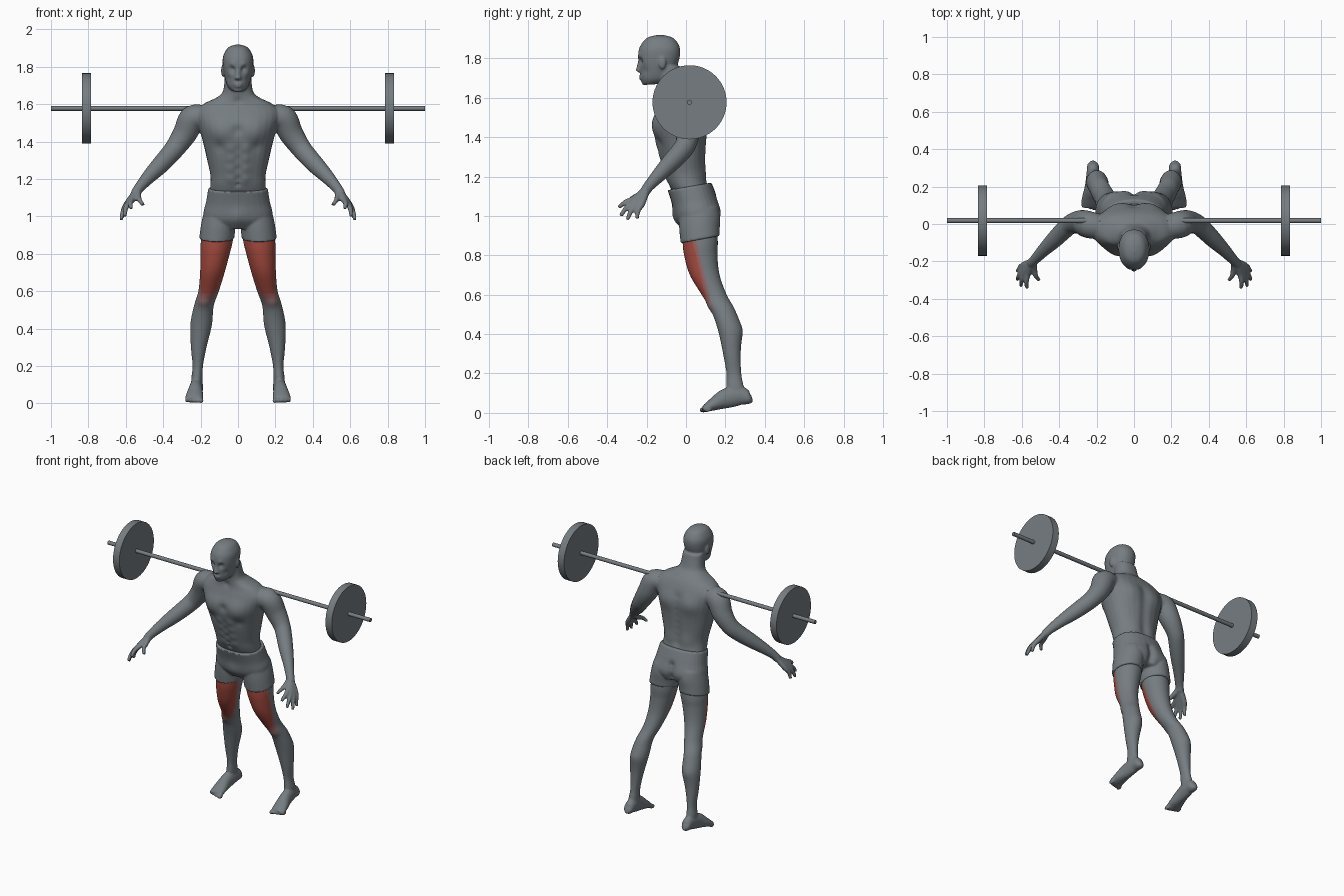
import bpy, bmesh, math
from mathutils import Vector, Matrix

if "Cube" in bpy.data.objects:
    bpy.data.objects.remove(bpy.data.objects["Cube"])


def make_material(name, colour):
    mat = bpy.data.materials.new(name)
    mat.use_nodes = True
    mat.diffuse_color = (*colour, 1)
    mat.node_tree.nodes["Principled BSDF"].inputs["Base Color"].default_value = (*colour, 1)
    return mat


grey_colour, red_colour = Vector((.18, .205, .22)), Vector((.38, .07, .05))
grey = make_material("slate grey", grey_colour)
reds = [make_material(label, grey_colour.lerp(red_colour, share)) for label, share in
        (("faint red", .3), ("soft red", .65), ("muscle red", 1))]


def spline(points, steps=6):
    """Smooth curve through tuples of any length."""
    pts = [Vector(p) for p in points]
    result = []
    for i in range(len(pts) - 1):
        before, start, end, after = pts[max(i - 1, 0)], pts[i], pts[i + 1], pts[min(i + 2, len(pts) - 1)]
        for s in range(steps):
            t = s / steps
            result.append(.5 * (2 * start + (end - before) * t
                                + (2 * before - 5 * start + 4 * end - after) * t ** 2
                                + (3 * start - before - 3 * end + after) * t ** 3))
    return result + [pts[-1]]


def loft(bm, rings, side=1, along=False, power=2, tilt=0, sides=28):
    """Skin through rings (x, y, z, half width, half depth), level or square to the path."""
    rings = spline(rings)
    loops = []
    for i, ring in enumerate(rings):
        centre, (wide, deep) = Vector(ring[:3]), ring[3:]
        across, other = Vector((1, 0, 0)), Vector((0, 1, tilt))
        if along:
            tangent = Vector(rings[min(i + 1, len(rings) - 1)][:3]) - Vector(rings[max(i - 1, 0)][:3])
            across = tangent.cross(Vector((0, 0, 1))).normalized()
            other = across.cross(tangent).normalized()
        loop = []
        for k in range(sides):
            c, s = math.cos(math.tau * k / sides), math.sin(math.tau * k / sides)
            u = math.copysign(abs(c) ** (2 / power), c) * wide
            v = math.copysign(abs(s) ** (2 / power), s) * deep
            p = centre + across * u + other * v
            loop.append(bm.verts.new((p.x * side, p.y, p.z)))
        loops.append(loop)
    for low, high in zip(loops, loops[1:]):
        for k in range(sides):
            n = (k + 1) % sides
            bm.faces.new((low[k], low[n], high[n], high[k]))
    bm.faces.new(loops[0])
    bm.faces.new(loops[-1])


def blob(bm, centre, size):
    bmesh.ops.create_uvsphere(bm, u_segments=16, v_segments=10, radius=1,
                              matrix=Matrix.LocRotScale(Vector(centre), None, Vector(size)))


def organic(name, bm, voxel, dents):
    """Fuse overlapping parts into one skin, then press muscle shapes into both halves."""
    bmesh.ops.recalc_face_normals(bm, faces=bm.faces)
    mesh = bpy.data.meshes.new(name)
    bm.to_mesh(mesh)
    obj = bpy.data.objects.new(name, mesh)
    bpy.context.collection.objects.link(obj)
    fuse = obj.modifiers.new("fuse", 'REMESH')
    fuse.mode, fuse.voxel_size = 'VOXEL', voxel
    relax = obj.modifiers.new("relax", 'SMOOTH')
    relax.factor, relax.iterations = .5, 5
    graph = bpy.context.evaluated_depsgraph_get()
    mesh = bpy.data.meshes.new_from_object(obj.evaluated_get(graph))
    obj.modifiers.clear()
    obj.data = mesh
    normals = [v.normal.copy() for v in mesh.vertices]
    for x, y, z, radius, amount in dents:
        for centre in {(x, y, z), (-x, y, z)}:
            centre = Vector(centre)
            for v, normal in zip(mesh.vertices, normals):
                if abs(v.co.z - centre.z) < 2 * radius:
                    near = (v.co - centre).length_squared / radius ** 2
                    if near < 4:
                        v.co += normal * amount * math.exp(-near)
    mesh.materials.clear()
    mesh.materials.append(grey)
    mesh.polygons.foreach_set("use_smooth", [True] * len(mesh.polygons))
    return obj


# Torso, neck and head
body = bmesh.new()
loft(body, [(0, .07, .97, .1, .07), (0, .05, 1.08, .15, .095), (0, .01, 1.16, .148, .098),
            (0, -.005, 1.22, .148, .102), (0, -.015, 1.3, .165, .115), (0, -.025, 1.4, .188, .13),
            (0, -.03, 1.48, .21, .135), (0, -.03, 1.55, .225, .115), (0, -.035, 1.6, .185, .095),
            (0, -.05, 1.635, .115, .08), (0, -.07, 1.67, .08, .066), (0, -.09, 1.76, .07, .06)], power=2.3)
loft(body, [(0, -.185, 1.668, .03, .03), (0, -.155, 1.695, .056, .074), (0, -.143, 1.75, .073, .092),
            (0, -.138, 1.8, .081, .105), (0, -.134, 1.85, .081, .104), (0, -.132, 1.89, .063, .082),
            (0, -.132, 1.908, .044, .058), (0, -.132, 1.918, .014, .02)], power=2.2)

# Nose, lips and chin
loft(body, [(0, -.232, 1.795, .009, .01), (0, -.236, 1.76, .012, .014), (0, -.238, 1.738, .019, .017),
            (0, -.232, 1.73, .014, .01)])
blob(body, (0, -.226, 1.708), (.026, .014, .008))
blob(body, (0, -.224, 1.695), (.023, .014, .008))
blob(body, (0, -.208, 1.677), (.026, .018, .014))

for side in (1, -1):
    # Ears and eyes
    blob(body, (side * .082, -.12, 1.778), (.009, .019, .033))
    # Arm from shoulder to wrist
    loft(body, [(.16, -.02, 1.525, .065, .06), (.235, -.005, 1.525, .07, .068), (.285, .01, 1.44, .064, .064),
                (.335, .0, 1.367, .053, .055), (.372, -.03, 1.322, .05, .052), (.425, -.083, 1.265, .045, .047),
                (.483, -.14, 1.205, .035, .037), (.53, -.19, 1.15, .027, .028), (.55, -.21, 1.12, .026, .026)],
         side, along=True)
    # Fingers and thumb, each running out from the wrist
    for knuckle, tip in (((.595, -.222, 1.065), (.622, -.25, .985)), ((.592, -.245, 1.066), (.625, -.298, .98)),
                         ((.583, -.26, 1.075), (.605, -.332, 1.0)), ((.566, -.263, 1.088), (.572, -.342, 1.042)),
                         ((.533, -.24, 1.105), (.507, -.3, 1.06))):
        middle = Vector(knuckle).lerp(Vector(tip), .5) + Vector((.006, -.006, .004))
        loft(body, [(.54, -.2, 1.135, .02, .02), (*knuckle, .017, .017), (*middle, .0135, .0135),
                    (*tip, .0105, .0105)], side, along=True, sides=12)
    # Leg from hip to ankle
    loft(body, [(.1, .065, .97, .085, .09), (.113, .072, .87, .086, .09), (.122, .075, .8, .078, .085),
                (.137, .095, .7, .066, .076), (.157, .143, .6, .055, .064), (.183, .189, .52, .053, .062),
                (.197, .222, .42, .058, .06), (.21, .233, .3, .042, .045), (.215, .243, .2, .028, .038),
                (.22, .25, .13, .03, .044), (.22, .262, .075, .03, .038)], side)
    # Foot and toes
    loft(body, [(.218, .335, .078, .012, .016), (.219, .318, .075, .03, .032), (.22, .27, .087, .034, .05),
                (.226, .2, .072, .037, .05), (.232, .14, .044, .046, .033), (.235, .1, .025, .047, .02),
                (.235, .09, .02, .042, .014)], side, along=True)
    for i in range(5):
        blob(body, (side * (.196 + .0195 * i), .088 + .005 * i, .015), (.0125 - .001 * i, .022, .0145 - .001 * i))

# Muscle shapes: position, radius, bulge (plus) or hollow (minus)
dents = [(.09, -.15, 1.45, .065, .016), (0, -.16, 1.46, .028, -.012), (.1, -.14, 1.37, .035, -.008),
         (.09, .095, 1.47, .06, .012), (.27, 0, 1.53, .06, .01), (.06, .09, 1.22, .05, .008),
         (0, -.1, 1.165, .013, -.014), (.185, .13, .545, .03, .008), (.2, .28, .42, .04, .006),
         (.033, -.232, 1.785, .016, -.017), (.033, -.222, 1.784, .008, .006), (.03, -.238, 1.813, .016, .004),
         (.055, -.21, 1.735, .02, -.004), (.11, -.165, 1.405, .008, .005), (0, -.12, 1.615, .02, -.008)]
for row in range(4):
    dents.append((.04, -.105 - .01 * row, 1.2 + .055 * row, .028, .007))
    dents.append((0, -.1 - .01 * row, 1.2 + .055 * row, .018, -.006))
for row in range(8):
    dents.append((0, .1, 1.2 + .045 * row, .028, -.007))
man = organic("body", body, .0065, dents)

# Highlighted front thigh muscles, fading at the edges
for mat in reds:
    man.data.materials.append(mat)
for face in man.data.polygons:
    x, y, z = face.center
    if .5 < z < .92:
        edge = .058 + .24 * (.865 - z)
        strength = min((edge - y) / .035, (z - .52) / .1, 1)
        face.material_index = max(0, min(3, math.ceil(strength * 3)))

# Shorts
shorts = bmesh.new()
loft(shorts, [(0, .018, 1.15, .159, .112), (0, .042, 1.08, .17, .113), (0, .06, 1, .182, .112),
              (0, .07, .945, .11, .085)], power=2.3, tilt=.17)
for side in (1, -1):
    loft(shorts, [(.1, .06, 1.03, .08, .095), (.105, .065, .96, .092, .1), (.114, .072, .88, .094, .099)],
         side, tilt=.19)
seat = [(.085, .15, 1, .06, .012), (0, -.045, 1, .045, .01)]
seat += [(0, .165, .95 + .03 * i, .022, -.014) for i in range(5)]
organic("shorts", shorts, .0065, seat)


# Barbell
def cylinder(name, radius, length, x, sides):
    bpy.ops.mesh.primitive_cylinder_add(vertices=sides, radius=radius, depth=length,
                                        location=(x, .018, 1.577), rotation=(0, math.pi / 2, 0))
    obj = bpy.context.object
    obj.name = name
    obj.data.materials.append(grey)
    bpy.ops.object.shade_smooth_by_angle(angle=math.radians(40))


cylinder("barbell_bar", .013, 2, 0, 20)
cylinder("left_weight_plate", .188, .048, .81, 56)
cylinder("right_weight_plate", .188, .048, -.81, 56)
